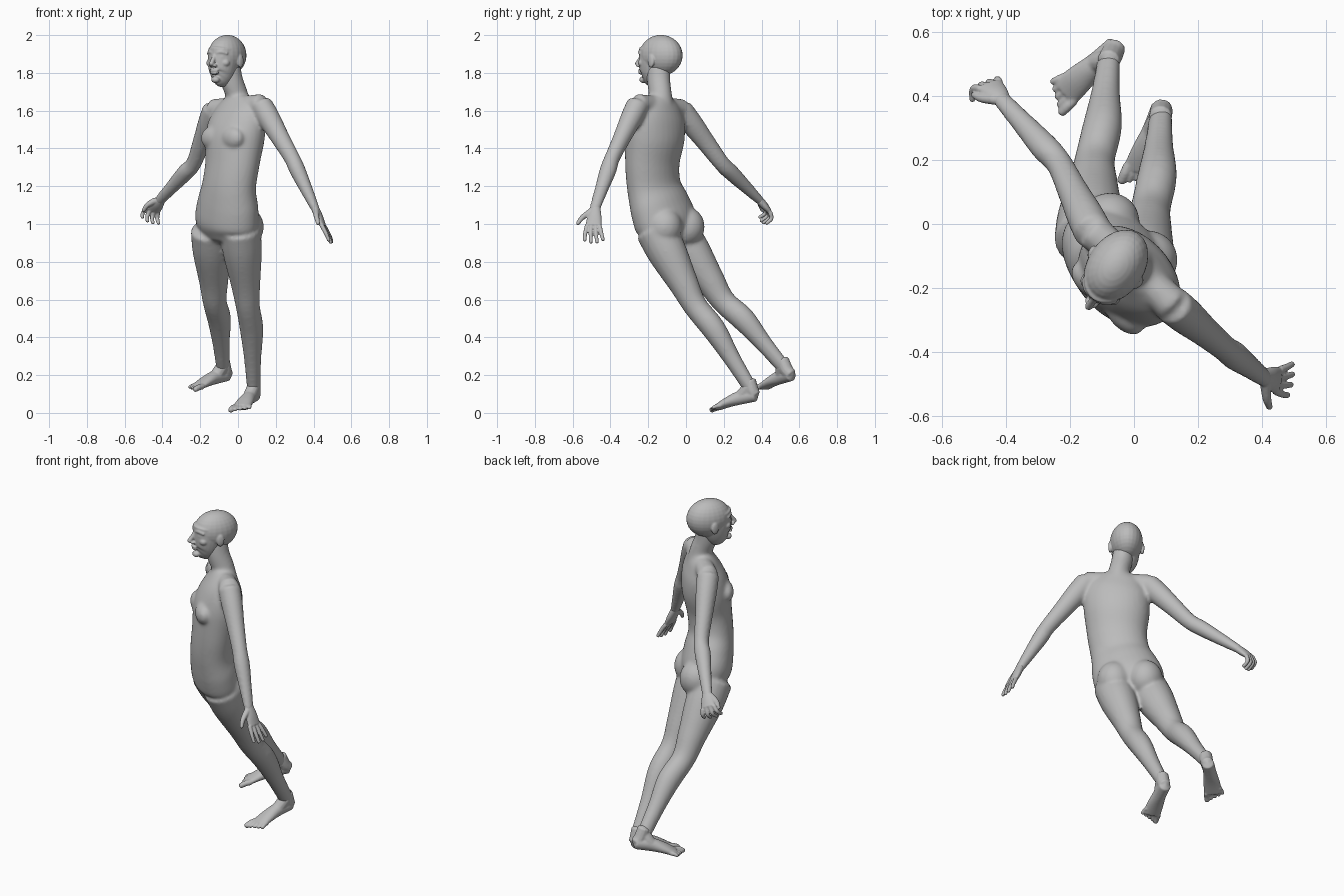
import bpy, bmesh, math
from mathutils import Vector as V, Matrix

if "Cube" in bpy.data.objects:
    bpy.data.objects.remove(bpy.data.objects["Cube"])

UP = V((0, 0, 1))
BODY_LEFT = V((.707, -.707, 0))
BODY_FRONT = V((-.707, -.707, 0))
HEAD_LEFT = V((.83, -.56, 0))
HEAD_FRONT = V((-.56, -.83, 0))
bm = bmesh.new()

skin = bpy.data.materials.new("plain grey")
skin.use_nodes = True
grey = (.5, .5, .5, 1)
skin.diffuse_color = grey
skin.node_tree.nodes["Principled BSDF"].inputs["Base Color"].default_value = grey


def spline(stations, steps):
    """Catmull-Rom through stations of (x, y, z, half width, half depth)."""
    p = [V(s) for s in stations]
    p = [2 * p[0] - p[1]] + p + [2 * p[-1] - p[-2]]
    out = []
    for a, b, c, d in zip(p, p[1:], p[2:], p[3:]):
        for i in range(steps):
            t = i / steps
            out.append((2 * b + (c - a) * t + (2 * a - 5 * b + 4 * c - d) * t * t
                        + (3 * b - a - 3 * c + d) * t ** 3) / 2)
    return out + [p[-2]]


def tube(stations, side, steps=5, n=20):
    """Closed limb with elliptical sections and rounded ends."""
    pts = spline(stations, steps)
    pos = [V(p[:3]) for p in pts]
    rings = []
    for i, p in enumerate(pts):
        axis = (pos[min(i + 1, len(pos) - 1)] - pos[max(i - 1, 0)]).normalized()
        u = (side - axis * side.dot(axis)).normalized()
        w = axis.cross(u)
        rings.append([bm.verts.new(pos[i] + u * p[3] * math.cos(a) + w * p[4] * math.sin(a))
                      for a in (math.tau * k / n for k in range(n))])
    faces = []
    for r, s in zip(rings, rings[1:]):
        faces += [bm.faces.new((r[k], r[k - 1], s[k - 1], s[k])) for k in range(n)]
    for ring, end, inner, p in ((rings[0], pos[0], pos[1], pts[0]),
                                (rings[-1], pos[-1], pos[-2], pts[-1])):
        tip = bm.verts.new(end + (end - inner).normalized() * .6 * min(p[3], p[4]))
        faces += [bm.faces.new((ring[k], ring[k - 1], tip)) for k in range(n)]
    bmesh.ops.recalc_face_normals(bm, faces=faces)


def blob(center, left, front, size):
    """Ellipsoid with half sizes along left, front and up."""
    m = Matrix((left * size[0], front * size[1], UP * size[2])).transposed().to_4x4()
    m.translation = center
    made = bmesh.ops.create_uvsphere(bm, u_segments=24, v_segments=16, radius=1, matrix=m)
    bmesh.ops.recalc_face_normals(bm, faces=list({f for v in made["verts"] for f in v.link_faces}))


def round_tube(points, radii, side):
    tube([(*p, r, r) for p, r in zip(points, radii)], side, n=12)


def fuse(name, voxel, rounds):
    """Melt the parts gathered so far into one smooth object."""
    mesh = bpy.data.meshes.new(name)
    bm.to_mesh(mesh)
    bm.clear()
    mesh.materials.append(skin)
    obj = bpy.data.objects.new(name, mesh)
    bpy.context.collection.objects.link(obj)
    bpy.ops.object.select_all(action='DESELECT')
    bpy.context.view_layer.objects.active = obj
    obj.select_set(True)
    melt = obj.modifiers.new("melt", 'REMESH')
    melt.mode, melt.voxel_size = 'VOXEL', voxel
    soften = obj.modifiers.new("soften", 'SMOOTH')
    soften.factor, soften.iterations = .5, rounds
    for modifier in ("melt", "soften"):
        bpy.ops.object.modifier_apply(modifier=modifier)
    bpy.ops.object.shade_smooth()


# Arms: shoulder, elbow, wrist, running on into the palm
def arm(shoulder, elbow, wrist, side):
    a, b, c = V(shoulder), V(elbow), V(wrist)
    path = [(a, .061, .061), (a.lerp(b, .25), .058, .06), (a.lerp(b, .6), .048, .051),
            (b, .041, .043), (b.lerp(c, .25), .045, .043), (b.lerp(c, .65), .036, .034),
            (c, .03, .024), (b.lerp(c, 1.1), .026, .019)]
    tube([(*p, w, d) for p, w, d in path], side)
    # Collar from neck to shoulder
    root = V((0, -.135, 1.625))
    round_tube([root, root.lerp(a, .5), a], (.055, .054, .058), UP)


# Legs: hip, knee, ankle, with the calf pushed backwards
def leg(hip, knee, ankle):
    a, b, c = V(hip), V(knee), V(ankle)
    calf = BODY_FRONT * -.015 + UP * .008
    path = [(a, .106, .11), (a.lerp(b, .3), .101, .106), (a.lerp(b, .7), .078, .08),
            (b, .063, .065), (b.lerp(c, .3) + calf, .061, .065),
            (b.lerp(c, .65) + calf * .5, .045, .048), (c, .034, .04),
            (b.lerp(c, 1.06), .032, .038)]
    tube([(*p, w, d) for p, w, d in path], BODY_LEFT)


# Hand: palm, four jointed fingers and a thumb
def hand(wrist, knuckle, side, bend, tip, thumb):
    w, k, bend, tip = V(wrist), V(knuckle), V(bend), V(tip)
    side = side.normalized()
    tube([(*w, .027, .021), (*w.lerp(k, .5), .038, .021), (*k, .043, .015)], side)
    for i, reach in enumerate((.93, 1.02, .97, .8)):
        root = k + side * (.034 - .0225 * i)
        fan = side * (.017 - .011 * i)
        round_tube([root, root + bend * reach + fan * .6, root + tip * reach + fan],
                   (.0125, .011, .0095), side)
    base = w.lerp(k, .25) + side * .02
    round_tube([base, base.lerp(V(thumb), .5) + side * .01, V(thumb)], (.018, .014, .01), UP)


# Foot: heel, instep, ball and five toes
def foot(heel, toe, ankle, inner):
    h, t, k = V(heel), V(toe), V(ankle)
    side = (t - h).cross(UP).normalized() * inner
    tube([(*h, .034, .034), (*(h.lerp(t, .3) + UP * .012), .036, .037),
          (*(h.lerp(t, .55) + UP * .01), .045, .029), (*h.lerp(t, .8), .051, .018)], side)
    round_tube([k + UP * .03, k.lerp(h, .5), h], (.036, .036, .032), side)
    round_tube([k, h.lerp(t, .3) + UP * .02, h.lerp(t, .55) + UP * .012],
               (.035, .034, .024), side)
    for i in range(5):
        root = h.lerp(t, .78 - .025 * i) + side * (.037 - .019 * i)
        end = h.lerp(t, 1 - .04 * i) + side * (.041 - .023 * i)
        r = .016 if i == 0 else .011
        round_tube([root, root.lerp(end, .5) + UP * .004, end], (r, r, r * .9), side)


left_wrist, right_wrist = (.405, -.48, 1.09), (-.41, .385, 1.13)
left_thumbward, right_thumbward = V((-.2, -.97, .1)), V((-.77, -.3, .37))
left_ankle, right_ankle = (.083, .335, .14), (-.08, .51, .25)

# Torso from crotch to collar
tube([(-.06, -.09, .93, .14, .1), (-.06, -.105, 1, .19, .135), (-.053, -.14, 1.1, .184, .133),
      (-.047, -.17, 1.2, .162, .121), (-.03, -.178, 1.32, .163, .122),
      (-.017, -.165, 1.45, .179, .132), (-.003, -.155, 1.55, .176, .114),
      (0, -.145, 1.62, .145, .084), (0, -.14, 1.67, .08, .06)], BODY_LEFT, n=32)
for s in (1, -1):
    # Buttocks and chest
    blob(V((-.02, -.058, .985)) + BODY_LEFT * s * .084, BODY_LEFT, BODY_FRONT, (.095, .1, .105))
    blob(V((-.083, -.233, 1.455)) + BODY_LEFT * s * .075, BODY_LEFT, BODY_FRONT, (.075, .044, .06))
# Neck
tube([(.005, -.13, 1.6, .075, .07), (-.005, -.135, 1.68, .059, .062),
      (-.033, -.145, 1.76, .058, .064), (-.045, -.145, 1.83, .056, .065)], HEAD_LEFT)
arm((.122, -.255, 1.632), (.285, -.39, 1.35), left_wrist, left_thumbward)
arm((-.128, -.025, 1.605), (-.235, .19, 1.32), right_wrist, right_thumbward)
leg((.012, -.162, .97), (.052, .05, .565), left_ankle)
leg((-.143, -.05, .97), (-.123, .2, .59), right_ankle)
fuse("body", .009, 10)

# Hands and feet
hand(left_wrist, (.45, -.49, .99), left_thumbward,
     (.025, 0, -.045), (.045, .004, -.09), (.425, -.575, 1))
fuse("left_hand", .004, 3)
hand(right_wrist, (-.452, .435, 1.075), right_thumbward,
     (-.015, .003, -.037), (-.012, -.034, -.066), (-.502, .405, 1.07))
fuse("right_hand", .004, 3)
foot((.088, .366, .094), (-.002, .118, .013), left_ankle, 1)
fuse("left_foot", .005, 4)
foot((-.057, .556, .202), (-.256, .378, .122), right_ankle, -1)
fuse("right_foot", .005, 4)


# Head
def on_head(left, front, z):
    return V((-.055, -.13, 0)) + HEAD_LEFT * left + HEAD_FRONT * front + UP * z


blob(on_head(0, .003, 1.893), HEAD_LEFT, HEAD_FRONT, (.089, .125, .108))
tube([(*on_head(0, f, z), w, d) for f, z, w, d in
      ((.03, 1.92, .077, .1), (.038, 1.87, .078, .094), (.045, 1.83, .074, .088),
       (.056, 1.79, .064, .076), (.072, 1.765, .048, .058), (.086, 1.75, .028, .036))],
     HEAD_LEFT, n=28)
# Nose, lips and chin
round_tube([on_head(0, .124, 1.893), on_head(0, .14, 1.867), on_head(0, .157, 1.844)],
           (.01, .012, .013), HEAD_LEFT)
for z, f in ((1.813, .128), (1.799, .126)):
    blob(on_head(0, f, z), HEAD_LEFT, HEAD_FRONT, (.026, .013, .008))
blob(on_head(0, .115, 1.764), HEAD_LEFT, HEAD_FRONT, (.024, .021, .018))
for s in (1, -1):
    # Nostril, brow, eye, cheek and ear
    blob(on_head(s * .012, .138, 1.839), HEAD_LEFT, HEAD_FRONT, (.011, .014, .009))
    round_tube([on_head(s * .012, .121, 1.905), on_head(s * .036, .114, 1.911),
                on_head(s * .06, .092, 1.902)], (.01, .01, .009), UP)
    blob(on_head(s * .034, .108, 1.884), HEAD_LEFT, HEAD_FRONT, (.014, .012, .008))
    blob(on_head(s * .045, .09, 1.853), HEAD_LEFT, HEAD_FRONT, (.026, .024, .022))
    blob(on_head(s * .088, .008, 1.862), (HEAD_LEFT - HEAD_FRONT * s * .5).normalized(),
         HEAD_FRONT, (.012, .021, .035))
fuse("head", .004, 7)
bm.free()
